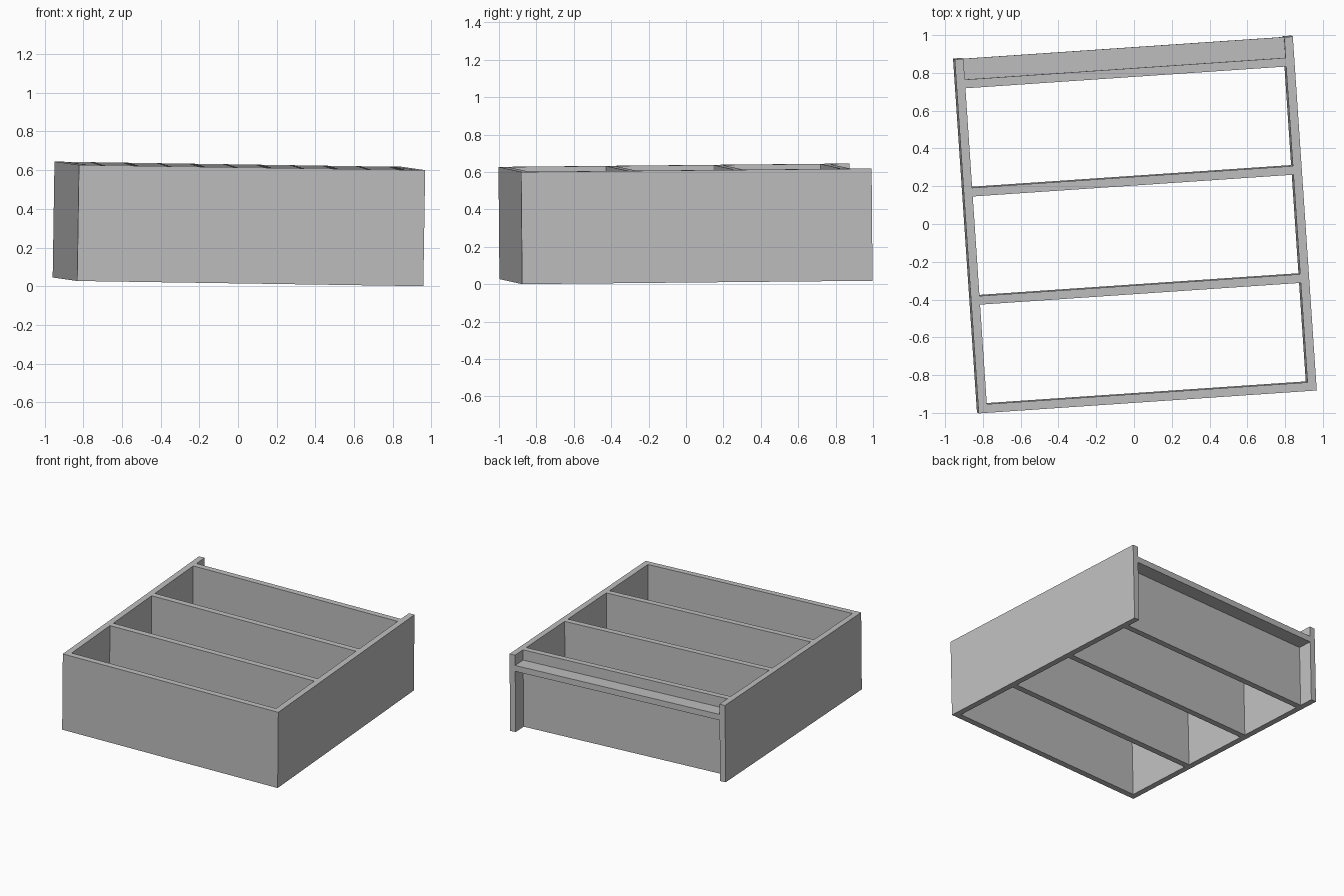
import bpy
from math import radians
from mathutils import Matrix, Euler, Vector

if "Cube" in bpy.data.objects:
    bpy.data.objects.remove(bpy.data.objects["Cube"])

# One plain grey for the whole frame
grey = bpy.data.materials.new("plain_grey")
grey.use_nodes = True
colour = (0.52, 0.52, 0.52, 1)
grey.diffuse_color = colour
grey.node_tree.nodes["Principled BSDF"].inputs["Base Color"].default_value = colour

WIDTH, DEPTH, HEIGHT, BOARD = 1.794, 1.878, 0.6, 0.046
SPACING = 0.574
RAIL_DROP = 0.08
INNER = WIDTH - 2 * BOARD

# The whole frame is turned and leans slightly
pose = (Matrix.Translation((0, 0, 0.0225))
        @ Euler((radians(0.55), radians(0.86), radians(3.88))).to_matrix().to_4x4())


def board(name, low, size):
    """A box board given by its lowest corner and its size."""
    low, size = Vector(low), Vector(size)
    bpy.ops.mesh.primitive_cube_add(size=1)
    obj = bpy.context.object
    obj.name = name
    obj.data.transform(pose @ Matrix.Translation(low + size / 2) @ Matrix.Diagonal((*size, 1)))
    obj.data.materials.append(grey)
    return obj


# Full-depth side boards
for name, x in (("right_side", -WIDTH / 2), ("left_side", WIDTH / 2 - BOARD)):
    board(name, (x, -DEPTH / 2, 0), (BOARD, DEPTH, HEIGHT))

# Cross boards between the sides, evenly spaced
for i, name in enumerate(("front_board", "front_divider", "rear_divider", "back_board")):
    board(name, (-INNER / 2, -DEPTH / 2 + i * SPACING, 0), (INNER, BOARD, HEIGHT))

# Flat rail behind the back board, flush with the side ends
rail_start = -DEPTH / 2 + 3 * SPACING + BOARD
board("back_rail", (-INNER / 2, rail_start, HEIGHT - RAIL_DROP - BOARD),
      (INNER, DEPTH / 2 - rail_start, BOARD))
